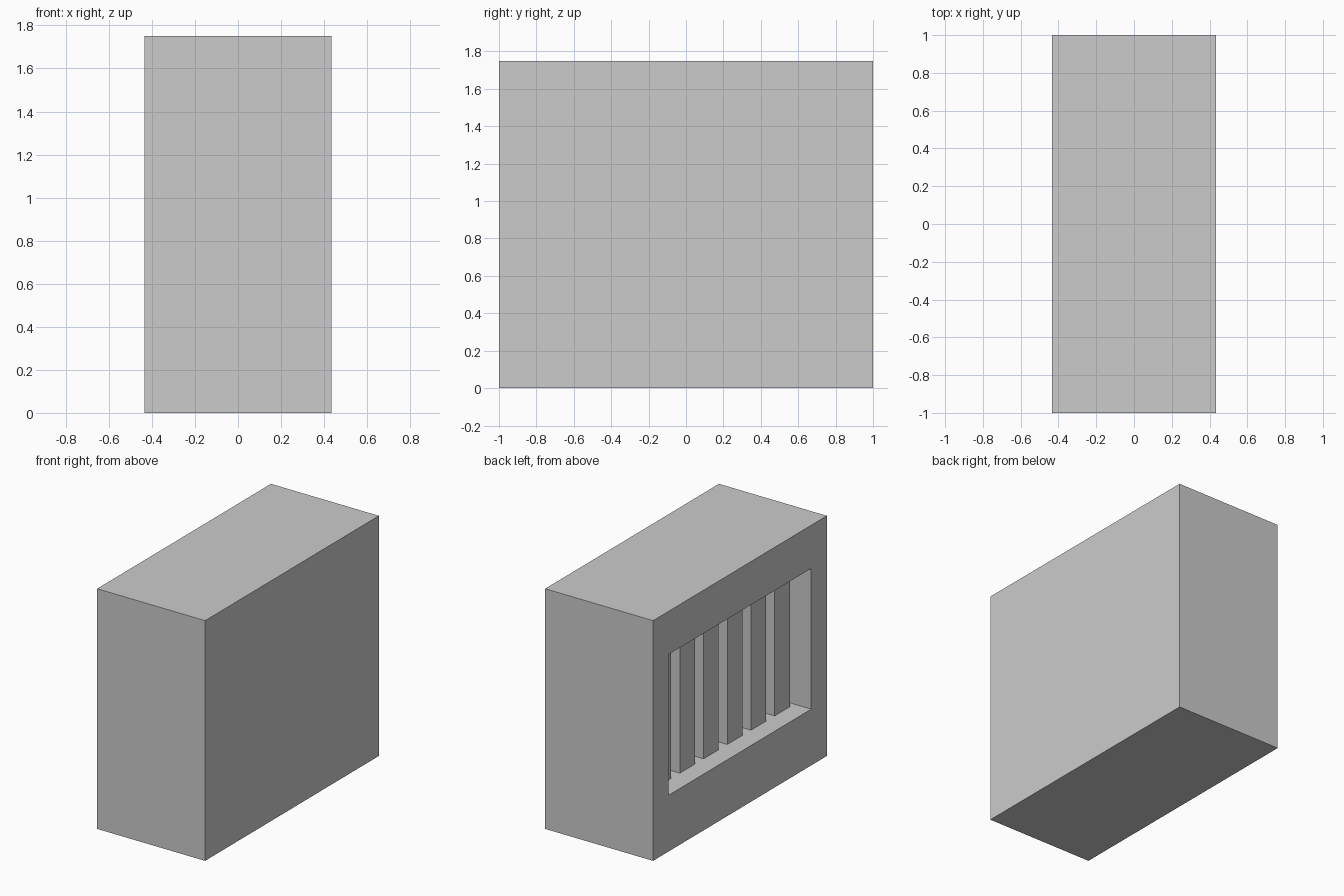
import bpy

if "Cube" in bpy.data.objects:
    bpy.data.objects.remove(bpy.data.objects["Cube"])

W, L, H = 0.87, 2.0, 1.75           # overall size
FRONT = -W / 2                      # x of the open face
Y_OPEN, Z0, Z1 = 0.82, 0.41, 1.435  # opening half width, bottom, top
DEPTH = 0.31                        # recess depth
BAR_SET, BAR_W, PITCH = 0.137, 0.174, 0.273


def box(name, lo, hi):
    bpy.ops.mesh.primitive_cube_add(size=1, location=[(a + b) / 2 for a, b in zip(lo, hi)])
    ob = bpy.context.object
    ob.name = name
    ob.scale = [b - a for a, b in zip(lo, hi)]
    bpy.ops.object.transform_apply(location=False, rotation=False, scale=True)
    return ob


# Solid housing
housing = box("housing", (FRONT, -L / 2, 0), (-FRONT, L / 2, H))

# Recess on the left side
cutter = box("recess_cutter", (FRONT - 0.2, -Y_OPEN, Z0), (FRONT + DEPTH, Y_OPEN, Z1))
cutter.hide_render = True
cutter.hide_set(True)
cut = housing.modifiers.new("recess", "BOOLEAN")
cut.operation = "DIFFERENCE"
cut.solver = "EXACT"
cut.object = cutter

# Upright bars set back inside the recess
for i in range(6):
    y = (i - 2.5) * PITCH
    box(f"bar_{i + 1}", (FRONT + BAR_SET, y - BAR_W / 2, Z0),
        (FRONT + DEPTH, y + BAR_W / 2, Z1))
